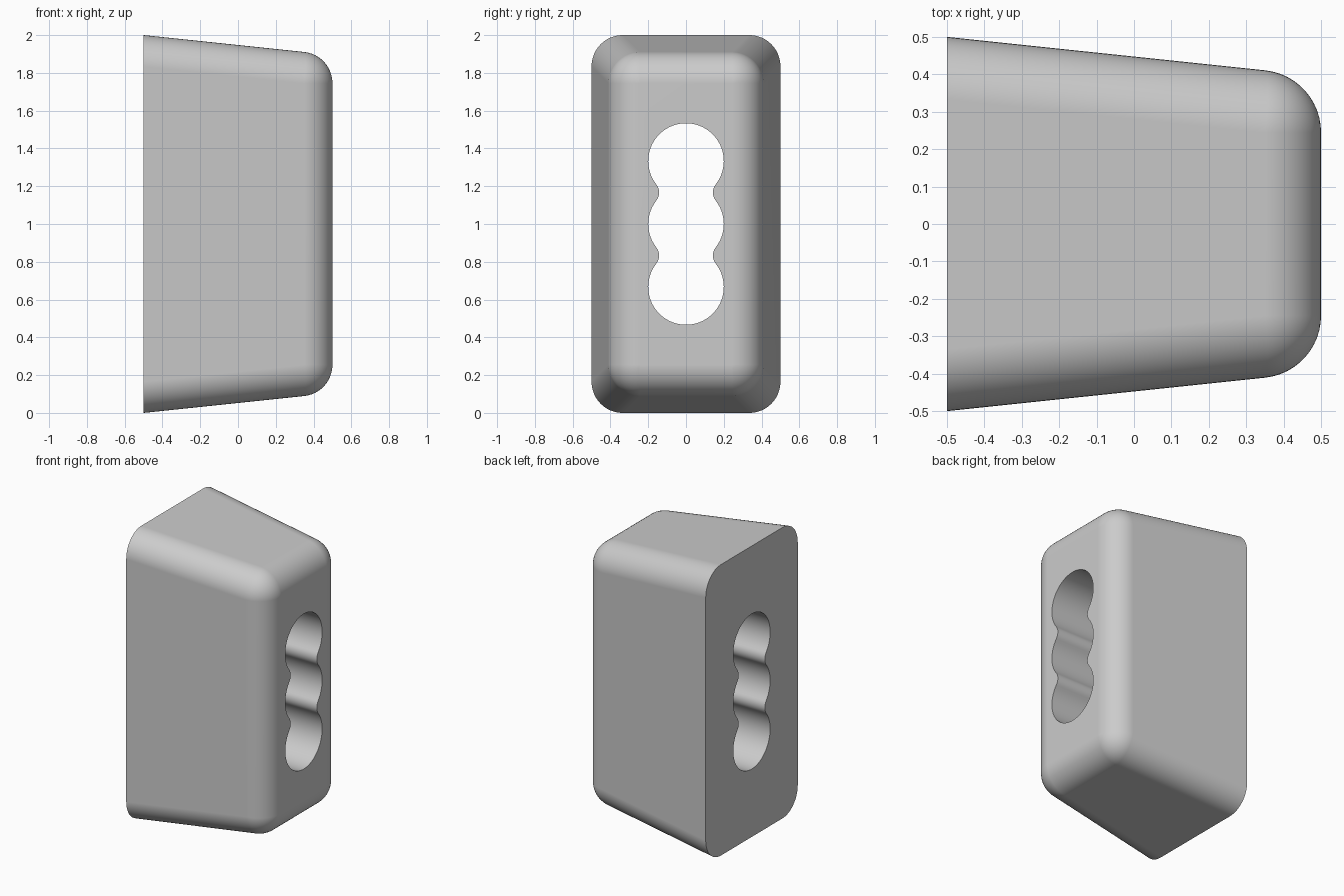
import bpy, bmesh
from math import sin, cos, tan, atan, atan2, pi, radians, sqrt
from mathutils import Vector

cube = bpy.data.objects.get("Cube")
if cube:
    bpy.data.objects.remove(cube)

grey = bpy.data.materials.new("plain grey")
grey.use_nodes = True
colour = (0.6, 0.6, 0.6, 1)
grey.diffuse_color = colour
grey.node_tree.nodes["Principled BSDF"].inputs["Base Color"].default_value = colour

R = 1 / 6                 # edge rounding
TAPER = tan(radians(6))   # slope of the four long sides
CORE_Y, CORE_Z = 0.245, 0.745
STEPS = 12


def make_object(name, bm):
    bmesh.ops.remove_doubles(bm, verts=bm.verts, dist=1e-5)
    bmesh.ops.recalc_face_normals(bm, faces=bm.faces)
    mesh = bpy.data.meshes.new(name)
    bm.to_mesh(mesh)
    bm.free()
    mesh.materials.append(grey)
    obj = bpy.data.objects.new(name, mesh)
    bpy.context.collection.objects.link(obj)
    return obj


def body_ring(k):
    """One loop around the body: -1 is the flat back, 0..STEPS the rounded front."""
    points = []
    for quarter in range(4):
        sy = 1 if quarter in (0, 3) else -1
        sz = 1 if quarter < 2 else -1
        for i in range(STEPS + 1):
            t = (quarter + i / STEPS) * pi / 2
            start = atan(TAPER * (abs(cos(t)) + abs(sin(t))))
            a = start + (pi / 2 - start) * max(k, 0) / STEPS
            p = Vector((0.5 - R, sy * CORE_Y, 1 + sz * CORE_Z))
            p += R * Vector((sin(a), cos(a) * cos(t), cos(a) * sin(t)))
            if k < 0:
                p += (p.x + 0.5) * Vector((-1, sy * TAPER, sz * TAPER))
            points.append(p)
    return points


# Tapered body with rounded long edges and rounded front rim
bm = bmesh.new()
rings = [[bm.verts.new(p) for p in body_ring(k)] for k in range(-1, STEPS)]
for a, b in zip(rings, rings[1:]):
    for i in range(len(a)):
        j = (i + 1) % len(a)
        bm.faces.new((a[i], a[j], b[j], b[i]))
# Close the rim onto the four corners of the flat front face
last = [bm.verts.new(p) for p in body_ring(STEPS)]
for i in range(len(last)):
    j = (i + 1) % len(last)
    bm.faces.new((rings[-1][i], rings[-1][j], last[j], last[i]))
bm.faces.new(rings[0])
bm.faces.new([last[q * (STEPS + 1)] for q in range(4)])
body = make_object("block_body", bm)

# Outline of the slot: three joined circles with rounded necks
HOLE_R, PITCH, NECK_R = 0.2, 1 / 3, 0.069
neck_y = sqrt((HOLE_R + NECK_R) ** 2 - (PITCH / 2) ** 2)
beta = atan2(PITCH / 2, neck_y)


def arc(y, z, r, start, end, n):
    return [(y + r * cos(start + (end - start) * i / n),
             z + r * sin(start + (end - start) * i / n)) for i in range(n + 1)]


half = arc(0, 1 + PITCH, HOLE_R, pi / 2, -beta, 24)
half += arc(neck_y, 1 + PITCH / 2, NECK_R, pi - beta, pi + beta, 8)[1:-1]
half += arc(0, 1, HOLE_R, beta, -beta, 14)
half += arc(neck_y, 1 - PITCH / 2, NECK_R, pi - beta, pi + beta, 8)[1:-1]
half += arc(0, 1 - PITCH, HOLE_R, beta, -pi / 2, 24)
outline = half + [(-y, z) for y, z in reversed(half[1:-1])]

bm = bmesh.new()
face = bm.faces.new([bm.verts.new((-0.7, y, z)) for y, z in outline])
extruded = bmesh.ops.extrude_face_region(bm, geom=[face])["geom"]
bmesh.ops.translate(bm, vec=(1.4, 0, 0),
                    verts=[v for v in extruded if isinstance(v, bmesh.types.BMVert)])
cutter = make_object("slot_cutter", bm)
cutter.hide_render = True

# Cut the slot right through
cut = body.modifiers.new("slot", 'BOOLEAN')
cut.operation = 'DIFFERENCE'
cut.solver = 'EXACT'
cut.object = cutter
bpy.ops.object.select_all(action='DESELECT')
body.select_set(True)
bpy.context.view_layer.objects.active = body
bpy.ops.object.modifier_apply(modifier=cut.name)
bpy.data.objects.remove(cutter)

# Smooth rounding, crisp back rim and slot edges
bpy.ops.object.shade_smooth_by_angle(angle=radians(30))
weighted = body.modifiers.new("even shading", 'WEIGHTED_NORMAL')
weighted.keep_sharp = True
